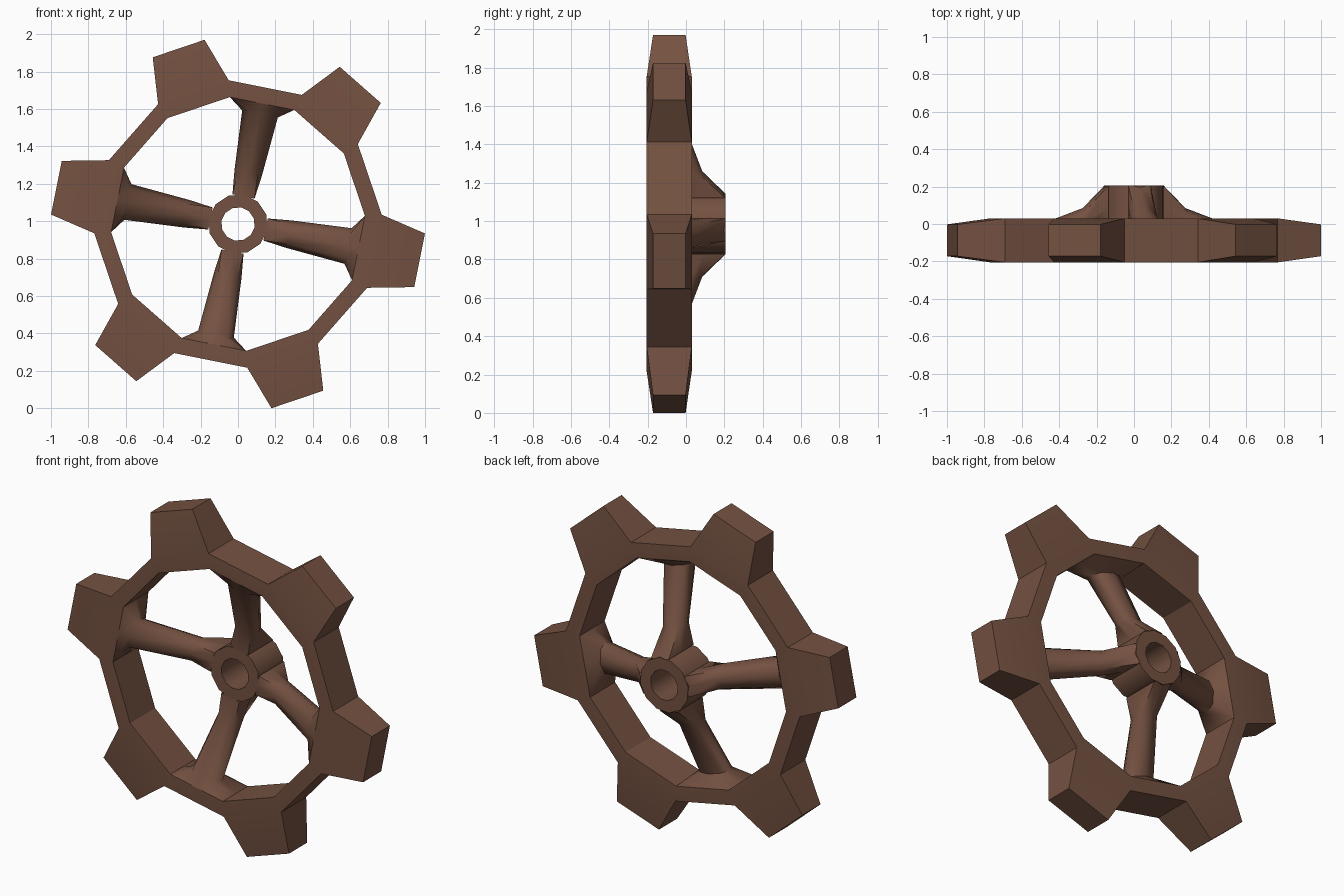
import bpy, bmesh, math

if "Cube" in bpy.data.objects:
    bpy.data.objects.remove(bpy.data.objects["Cube"])

CZ = 0.985                    # wheel axis height
A0 = math.radians(-11.3)      # direction of first tooth and first spoke
FRONT, BACK = -0.205, 0.03    # rim depth

brown = bpy.data.materials.new("brown_metal")
brown.diffuse_color = (0.175, 0.083, 0.053, 1)
brown.use_nodes = True
brown.node_tree.nodes["Principled BSDF"].inputs["Base Color"].default_value = brown.diffuse_color


def polar(r, a, y, side=0.0):
    """Point at radius r along angle a, moved sideways, at depth y."""
    return (r * math.cos(a) - side * math.sin(a), y,
            CZ + r * math.sin(a) + side * math.cos(a))


def finish(bm, name, angle):
    bmesh.ops.recalc_face_normals(bm, faces=bm.faces)
    me = bpy.data.meshes.new(name)
    bm.to_mesh(me)
    bm.free()
    ob = bpy.data.objects.new(name, me)
    bpy.context.collection.objects.link(ob)
    me.materials.append(brown)
    bpy.ops.object.select_all(action='DESELECT')
    ob.select_set(True)
    bpy.context.view_layer.objects.active = ob
    bpy.ops.object.shade_smooth_by_angle(angle=math.radians(angle))
    return ob


# Toothed rim: 12-sided band, every other side carries a tapered tooth
bm = bmesh.new()
N = 12
ang = [A0 + math.radians(30 * i - 15) for i in range(N)]
of, ob_, inf, inb = ([bm.verts.new(polar(r, a, y)) for a in ang]
                     for r, y in ((0.77, FRONT), (0.77, BACK), (0.68, FRONT), (0.68, BACK)))
for i in range(N):
    j = (i + 1) % N
    bm.faces.new((of[i], of[j], inf[j], inf[i]))
    bm.faces.new((ob_[i], ob_[j], inb[j], inb[i]))
    if i % 3:                 # sides 0, 3, 6, 9 are closed by the spokes
        bm.faces.new((inf[i], inf[j], inb[j], inb[i]))
    if i % 2:
        bm.faces.new((of[i], of[j], ob_[j], ob_[i]))
    else:
        c = A0 + math.radians(30 * i)
        h = math.radians(8.4)
        base = (of[i], of[j], ob_[j], ob_[i])
        tip = [bm.verts.new(polar(1.001, c + s * h, y))
               for s, y in ((-1, -0.172), (1, -0.172), (1, -0.002), (-1, -0.002))]
        for k in range(4):
            m = (k + 1) % 4
            bm.faces.new((base[k], base[m], tip[m], tip[k]))
        bm.faces.new(tip)
finish(bm, "toothed_rim", 25)

# Hub: 12-sided tube
bm = bmesh.new()
prof = ((0.16, -0.03), (0.16, 0.205), (0.09, 0.205), (0.09, -0.03))
loops = [[bm.verts.new(polar(r, A0 + math.radians(30 * i), y)) for i in range(N)]
         for r, y in prof]
for k in range(4):
    p, q = loops[k], loops[(k + 1) % 4]
    for i in range(N):
        j = (i + 1) % N
        bm.faces.new((p[i], p[j], q[j], q[i]))
finish(bm, "hub", 40)

# Spokes: eight-sided, flared into hub and rim
# radius, half width, front y, back y, corner factor (1 = square, 0.707 = round)
stations = ((0.15, 0.06, -0.03, 0.205, 1.0),
            (0.28, 0.075, -0.05, 0.085, 0.707),
            (0.60, 0.097, -0.19, -0.035, 0.707),
            (0.657, 0.176, FRONT, BACK, 1.0))
dirs = ((1, 0), (1, 1), (0, 1), (-1, 1), (-1, 0), (-1, -1), (0, -1), (1, -1))
for s in range(4):
    a = A0 + math.radians(90 * s)
    bm = bmesh.new()
    rings = []
    for r, w, y0, y1, f in stations:
        ring = []
        for u, v in dirs:
            c = f if u and v else 1
            ring.append(bm.verts.new(polar(r, a, (y0 + y1) / 2 + v * c * (y1 - y0) / 2, u * c * w)))
        rings.append(ring)
    for p, q in zip(rings, rings[1:]):
        for i in range(8):
            j = (i + 1) % 8
            bm.faces.new((p[i], p[j], q[j], q[i]))
    finish(bm, "spoke_%d" % (s + 1), 60)
